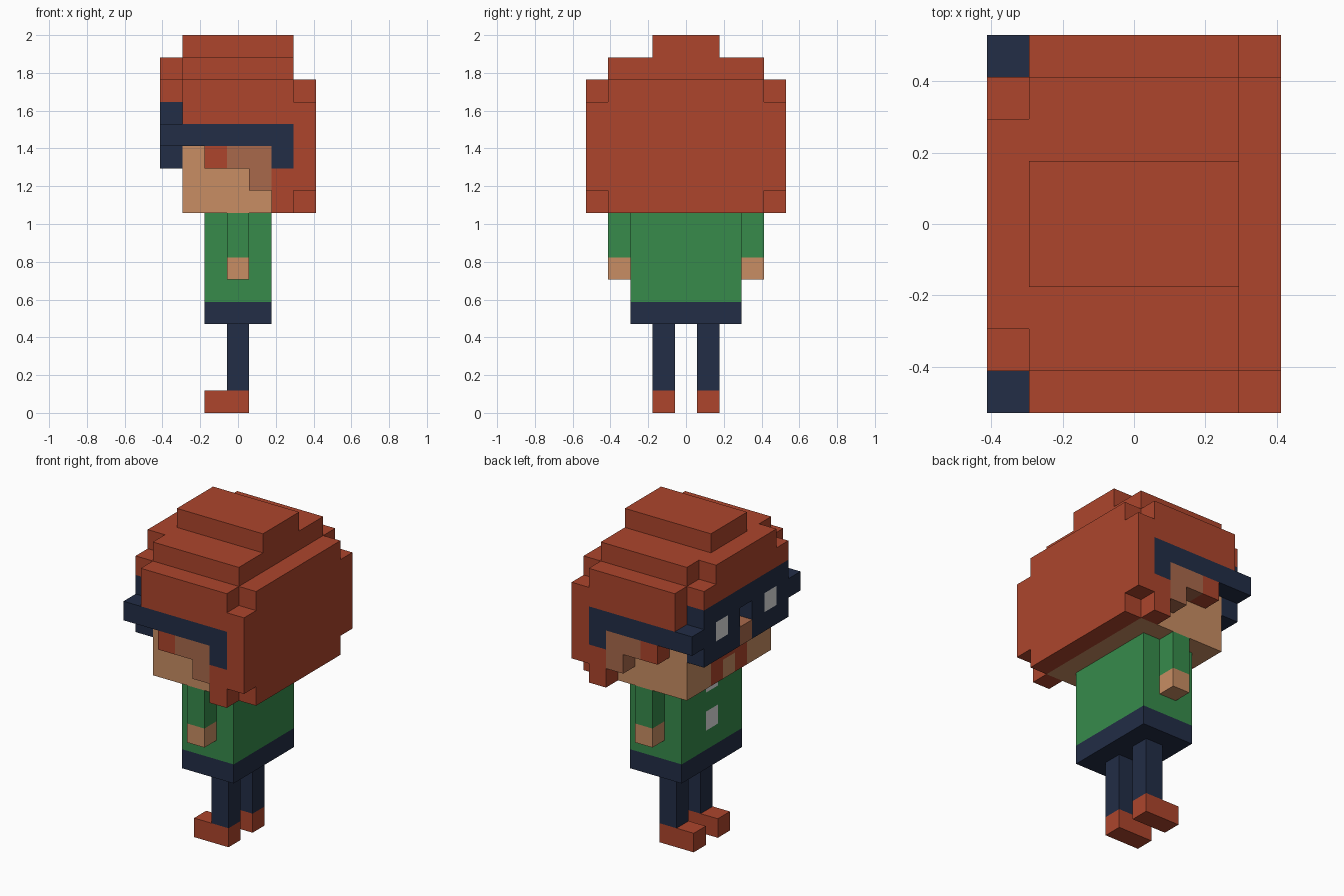
import bpy, bmesh, math
from mathutils import Vector

if "Cube" in bpy.data.objects:
    bpy.data.objects.remove(bpy.data.objects["Cube"])

U = 2 / 17                       # one block; model is 7 x 9 x 17 blocks
ORIGIN = Vector((-3.5, -4.5, 0))


def material(name, rgb):
    m = bpy.data.materials.new(name)
    lin = [((c / 255 + 0.055) / 1.055) ** 2.4 for c in rgb]
    m.diffuse_color = (*lin, 1)
    m.use_nodes = True
    m.node_tree.nodes["Principled BSDF"].inputs["Base Color"].default_value = m.diffuse_color
    return m


MATS = {
    "red": material("rust red", (173, 69, 44)),
    "navy": material("navy", (34, 45, 70)),
    "green": material("green", (55, 139, 75)),
    "skin": material("skin", (200, 141, 99)),
    "tan": material("dark skin", (169, 105, 75)),
    "white": material("pale grey", (225, 225, 225)),
}

cells = {}    # block position -> part name; later parts replace earlier ones
colours = {}  # part name -> colour


def part(name, colour, *boxes, mirror=False):
    """Boxes are inclusive block ranges (x0, x1, y0, y1, z0, z1)."""
    colours[name] = colour
    for x0, x1, y0, y1, z0, z1 in boxes:
        for x in range(x0, x1 + 1):
            for y in range(y0, y1 + 1):
                for z in range(z0, z1 + 1):
                    cells[x, y, z] = name
                    if mirror:
                        cells[x, 8 - y, z] = name


# Lower body (the figure faces -x)
part("shoes", "red", (2, 3, 3, 3, 0, 0), mirror=True)
part("legs", "navy", (3, 3, 3, 3, 1, 3), mirror=True)
part("hips", "navy", (2, 4, 2, 6, 4, 4))
# Upper body
part("shirt", "green", (2, 4, 2, 6, 5, 8))
part("buttons", "white", (2, 2, 4, 4, 6, 6), (2, 2, 4, 4, 8, 8))
part("sleeves", "green", (3, 3, 1, 1, 7, 8), mirror=True)
part("hands", "skin", (3, 3, 1, 1, 6, 6), mirror=True)
# Head and hair
part("head", "skin", (1, 5, 1, 7, 9, 12))
part("hair", "red",
     (1, 5, 1, 7, 13, 14), (6, 6, 1, 7, 9, 14),      # crown and back
     (0, 0, 1, 7, 14, 14), (0, 0, 2, 6, 15, 15),     # fringe
     (1, 5, 1, 7, 15, 15), (1, 5, 3, 5, 16, 16))     # stepped top
part("side_hair", "red", (1, 5, 0, 0, 13, 14), (5, 5, 0, 0, 9, 10),
     (6, 6, 0, 0, 10, 13), (2, 2, 0, 0, 11, 11), mirror=True)
part("ears", "tan", (3, 4, 0, 0, 11, 11), (4, 4, 0, 0, 10, 10), mirror=True)
# Face
part("moustache", "red", (1, 1, 3, 5, 10, 10), (1, 1, 3, 3, 9, 9), mirror=True)
part("glasses", "navy", (0, 0, 1, 7, 11, 13))
part("glasses_arms", "navy", (0, 5, 0, 0, 12, 12), (5, 5, 0, 0, 11, 11), mirror=True)
part("lenses", "white", (0, 0, 2, 2, 12, 12), mirror=True)
part("nose", "tan", (0, 0, 4, 4, 11, 11))
del cells[0, 4, 12]              # gap above the nose

# Build each part from its exposed block faces, then merge flat areas
for name, colour in colours.items():
    bm = bmesh.new()
    for cell in (c for c, n in cells.items() if n == name):
        for axis in range(3):
            for side in (0, 1):
                step = list(cell)
                step[axis] += 2 * side - 1
                if tuple(step) in cells:
                    continue
                loop = [(0, 0), (1, 0), (1, 1), (0, 1)]
                verts = []
                for a, b in (loop if side else loop[::-1]):
                    p = list(cell)
                    p[axis] += side
                    p[(axis + 1) % 3] += a
                    p[(axis + 2) % 3] += b
                    verts.append(bm.verts.new((Vector(p) + ORIGIN) * U))
                bm.faces.new(verts)
    bmesh.ops.remove_doubles(bm, verts=bm.verts, dist=0.001)
    bmesh.ops.dissolve_limit(bm, angle_limit=math.radians(1),
                             verts=bm.verts, edges=bm.edges)
    mesh = bpy.data.meshes.new(name)
    bm.to_mesh(mesh)
    bm.free()
    mesh.materials.append(MATS[colour])
    bpy.context.collection.objects.link(bpy.data.objects.new(name, mesh))
